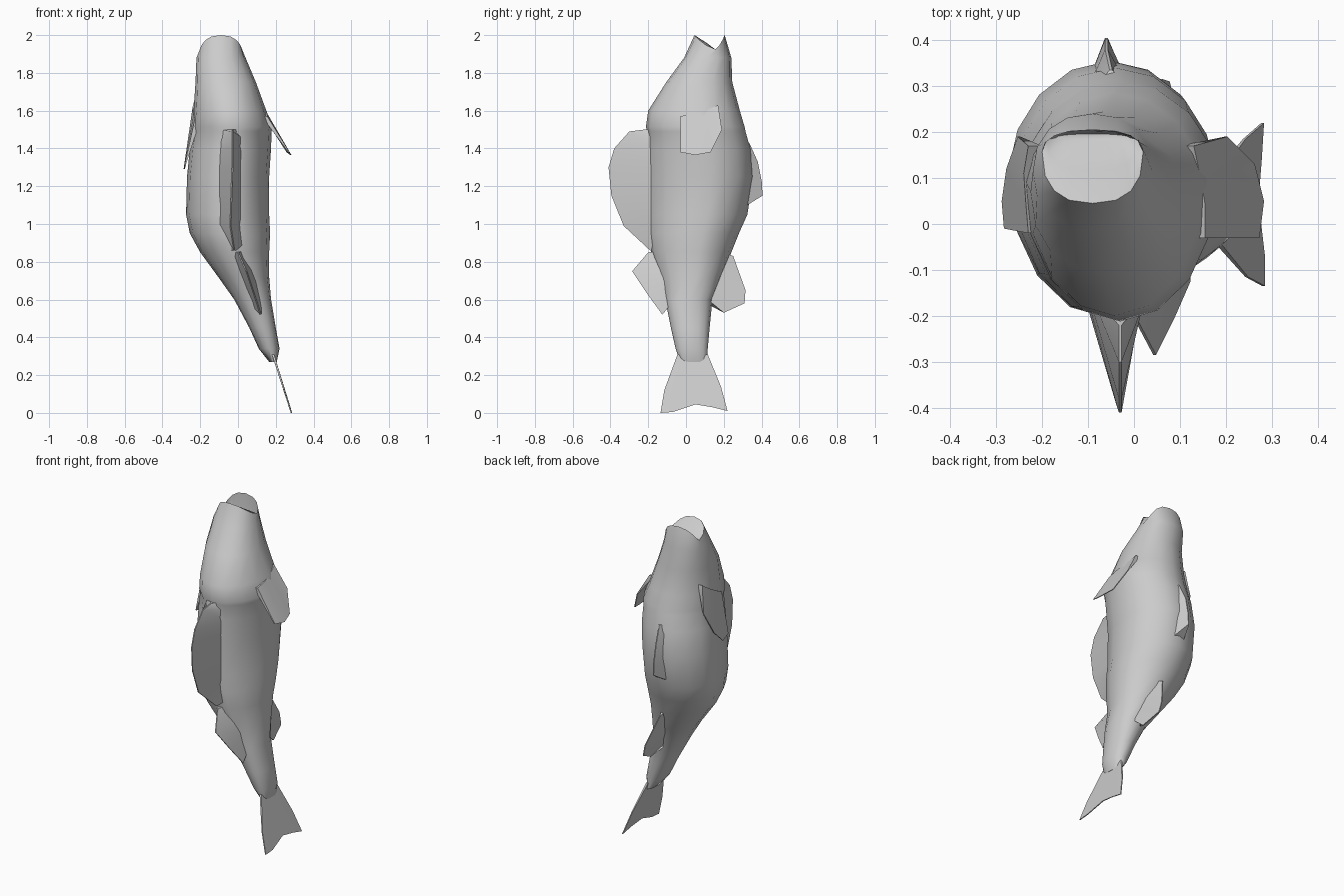
import bpy, bmesh, math

def finish(name, bm, angle=40):
    bmesh.ops.recalc_face_normals(bm, faces=bm.faces)
    me = bpy.data.meshes.new(name)
    bm.to_mesh(me)
    bm.free()
    ob = bpy.data.objects.new(name, me)
    bpy.context.collection.objects.link(ob)
    bpy.ops.object.select_all(action='DESELECT')
    ob.select_set(True)
    bpy.context.view_layer.objects.active = ob
    bpy.ops.object.shade_smooth_by_angle(angle=math.radians(angle))
    return ob

def fin(name, base, rim, w, tip=0.003):
    """Wedge-shaped fin: thick at the base line, thin along the rim."""
    bm = bmesh.new()
    rows = []
    for b, r in zip(base, rim):
        rows.append([bm.verts.new((p[0] + o, p[1], p[2]))
                     for p, o in ((b, -w), (r, -tip), (r, tip), (b, w))])
    for a, c in zip(rows, rows[1:]):
        for i in range(4):
            j = (i + 1) % 4
            bm.faces.new((a[i], a[j], c[j], c[i]))
    bm.faces.new(rows[0])
    bm.faces.new(rows[-1])
    return finish(name, bm)

# Body: rings of (z, x min, x max, y min, y max) from tail stem to mouth
N = 16
rings = [
    (0.27, 0.165, 0.205, -0.03, 0.11), (0.34, 0.11, 0.22, -0.055, 0.115),
    (0.45, 0.06, 0.20, -0.08, 0.125), (0.60, -0.02, 0.175, -0.11, 0.14),
    (0.72, -0.105, 0.165, -0.14, 0.19), (0.85, -0.20, 0.165, -0.185, 0.24),
    (0.95, -0.255, 0.17, -0.20, 0.28), (1.05, -0.275, 0.165, -0.205, 0.325),
    (1.25, -0.27, 0.165, -0.205, 0.355), (1.40, -0.255, 0.175, -0.205, 0.34),
    (1.49, -0.24, 0.178, -0.205, 0.315), (1.515, -0.243, 0.183, -0.212, 0.31),
    (1.60, -0.235, 0.15, -0.20, 0.285), (1.75, -0.225, 0.095, -0.105, 0.245),
    (1.88, -0.22, 0.04, -0.01, 0.24)]
bm = bmesh.new()
loops = []

def add_ring(x0, x1, y0, y1, zfun, power=0.9, mid=0.5, belly=0.9):
    """mid = height of the widest point, belly > 1 makes the +y half pointed."""
    loop = []
    ym = y0 + (y1 - y0) * mid
    for i in range(N):
        a = 2 * math.pi * i / N
        c, s = math.cos(a), math.sin(a)
        x = (x0 + x1) / 2 + (x1 - x0) / 2 * math.copysign(abs(c) ** power, c)
        y = ym + (y1 - ym) * s ** belly if s > 0 else ym - (ym - y0) * abs(s) ** power
        loop.append(bm.verts.new((x, y, zfun(c, s))))
    loops.append(loop)

for z, x0, x1, y0, y1 in rings:
    torso = 0.7 < z < 1.7
    add_ring(x0, x1, y0, y1, lambda c, s: z, 1.0 if torso else 0.9,
             0.6 if torso else 0.5, 1.15 if torso else 0.9)
# Open mouth: raised jaws, low corners, palate sloping down to a slit
add_ring(-0.20, 0.02, 0.045, 0.205, lambda c, s: 1.925 + 0.075 * abs(s) ** 1.3, 0.8, 0.7)
add_ring(-0.19, 0.01, 0.115, 0.2, lambda c, s: 1.91 + 0.045 * max(0, -s), 0.8, 0.8)
add_ring(-0.17, -0.01, 0.18, 0.196, lambda c, s: 1.88)
for a, b in zip(loops, loops[1:]):
    for i in range(N):
        j = (i + 1) % N
        bm.faces.new((a[i], a[j], b[j], b[i]))
bm.faces.new(loops[0])
bm.faces.new(loops[-1])
finish("body", bm, 60)

# Fins along the back (-y)
fin("front_back_fin",
    [(-0.03, -0.15, 1.50), (-0.035, -0.15, 1.45), (-0.04, -0.15, 1.38), (-0.045, -0.15, 1.28),
     (-0.045, -0.15, 1.15), (-0.045, -0.15, 1.0), (-0.03, -0.14, 0.86)],
    [(-0.03, -0.22, 1.50), (-0.03, -0.30, 1.49), (-0.03, -0.38, 1.40), (-0.03, -0.41, 1.30),
     (-0.035, -0.395, 1.15), (-0.04, -0.33, 0.99), (-0.02, -0.19, 0.86)], 0.065)
fin("rear_back_fin",
    [(0.0, -0.13, 0.86), (0.035, -0.10, 0.76), (0.065, -0.08, 0.68), (0.085, -0.06, 0.60)],
    [(0.0, -0.20, 0.85), (0.045, -0.285, 0.75), (0.085, -0.205, 0.63), (0.12, -0.125, 0.52)], 0.04)

# Fins along the belly (+y)
fin("front_belly_fin",
    [(-0.05, 0.27, 1.45), (-0.055, 0.27, 1.32), (-0.055, 0.27, 1.2), (-0.055, 0.26, 1.06)],
    [(-0.05, 0.335, 1.43), (-0.06, 0.38, 1.33), (-0.06, 0.402, 1.22), (-0.06, 0.405, 1.15)], 0.06)
fin("rear_belly_fin",
    [(0.0, 0.17, 0.86), (0.03, 0.14, 0.76), (0.05, 0.11, 0.70), (0.075, 0.09, 0.62), (0.08, 0.09, 0.59)],
    [(0.0, 0.25, 0.83), (0.06, 0.315, 0.65), (0.075, 0.31, 0.58), (0.10, 0.20, 0.53), (0.09, 0.15, 0.60)], 0.035)

# Tail fan
fin("tail_fin",
    [(0.185, -0.045, 0.31), (0.185, -0.03, 0.31), (0.185, 0.0, 0.31), (0.185, 0.04, 0.31),
     (0.185, 0.08, 0.31), (0.185, 0.10, 0.31), (0.185, 0.115, 0.31)],
    [(0.245, -0.115, 0.12), (0.282, -0.135, 0.0), (0.282, -0.07, 0.005), (0.268, 0.05, 0.045),
     (0.275, 0.14, 0.03), (0.28, 0.22, 0.01), (0.24, 0.185, 0.14)], 0.006)

# Side fins
fin("right_side_fin",
    [(0.14, -0.03, 1.57), (0.14, 0.04, 1.585), (0.13, 0.10, 1.60), (0.115, 0.17, 1.63)],
    [(0.27, -0.03, 1.38), (0.28, 0.05, 1.365), (0.26, 0.13, 1.38), (0.20, 0.19, 1.50)], 0.015)
fin("left_side_fin",
    [(-0.215, -0.02, 1.55), (-0.22, 0.04, 1.58), (-0.225, 0.11, 1.62), (-0.215, 0.17, 1.66)],
    [(-0.28, -0.01, 1.31), (-0.285, 0.05, 1.29), (-0.275, 0.12, 1.36), (-0.25, 0.19, 1.50)], 0.015)
